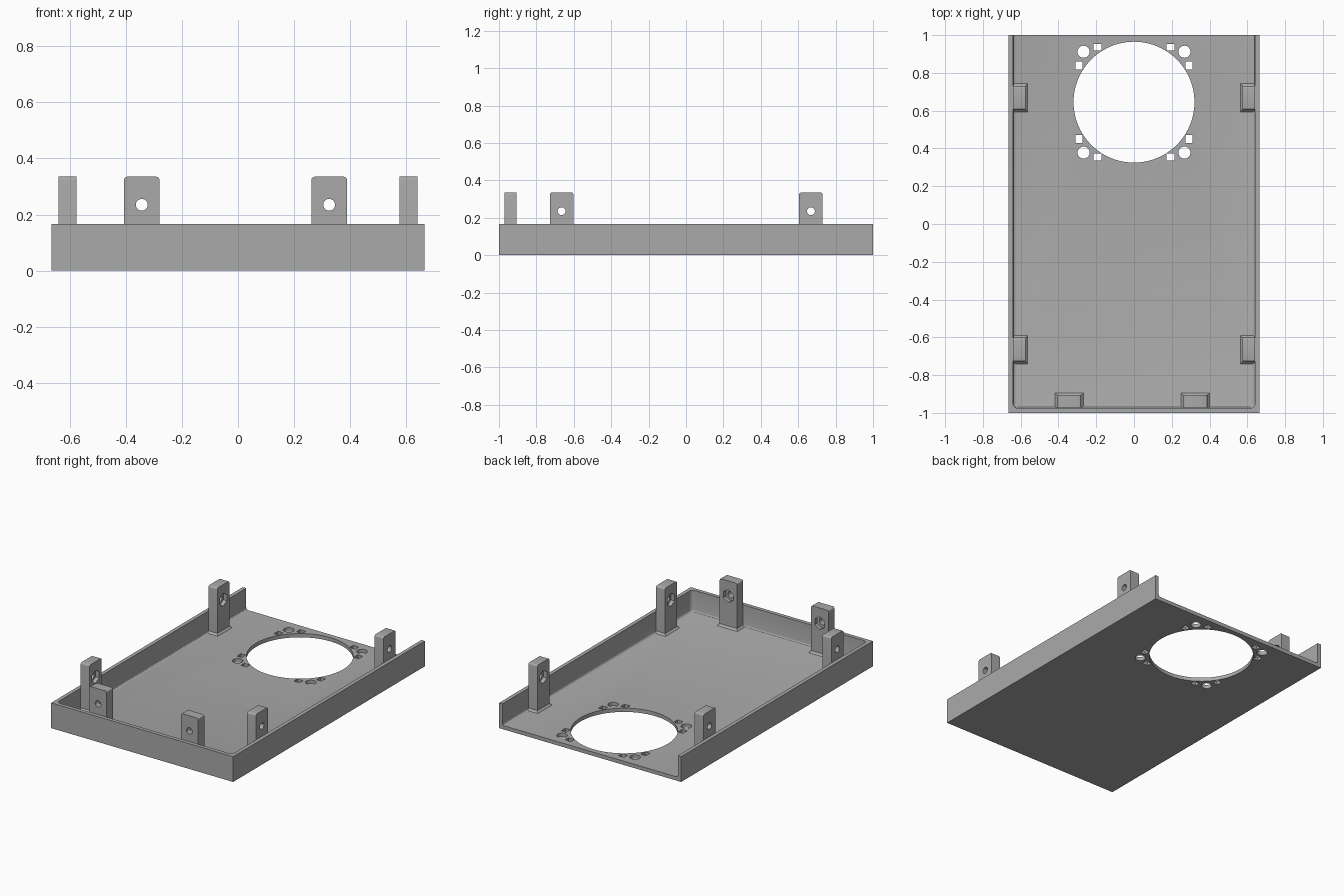
import bpy, bmesh, math
from mathutils import Matrix, Vector

if "Cube" in bpy.data.objects:
    bpy.data.objects.remove(bpy.data.objects["Cube"])

grey = bpy.data.materials.new("matte grey")
grey.use_nodes = True
grey.diffuse_color = (0.4, 0.4, 0.4, 1)
grey.node_tree.nodes["Principled BSDF"].inputs["Base Color"].default_value = (0.4, 0.4, 0.4, 1)

WALL, FLOOR, RIM, TAB_TOP = 0.025, 0.025, 0.167, 0.335
HALF_X, HALF_Y = 0.665, 1.0


def add_box(bm, lo, hi):
    lo, hi = Vector(lo), Vector(hi)
    m = Matrix.Translation((lo + hi) / 2) @ Matrix.Diagonal((*(hi - lo), 1))
    return bmesh.ops.create_cube(bm, size=1, matrix=m)["verts"]


def add_cylinder(bm, centre, radius, depth, sides, rot=Matrix()):
    bmesh.ops.create_cone(bm, cap_ends=True, segments=sides, radius1=radius, radius2=radius,
                          depth=depth, matrix=Matrix.Translation(centre) @ rot)


def make_object(name, bm):
    bmesh.ops.recalc_face_normals(bm, faces=bm.faces)
    mesh = bpy.data.meshes.new(name)
    bm.to_mesh(mesh)
    bm.free()
    mesh.materials.append(grey)
    obj = bpy.data.objects.new(name, mesh)
    bpy.context.collection.objects.link(obj)
    return obj


def select(obj):
    bpy.ops.object.select_all(action='DESELECT')
    obj.select_set(True)
    bpy.context.view_layer.objects.active = obj


def cut(obj, bm):
    cutter = make_object("cutter", bm)
    cutter.hide_render = True
    mod = obj.modifiers.new("cut", 'BOOLEAN')
    mod.operation, mod.solver, mod.object = 'DIFFERENCE', 'EXACT', cutter
    select(obj)
    bpy.ops.object.modifier_apply(modifier=mod.name)
    bpy.data.objects.remove(cutter)


def smooth(obj):
    select(obj)
    bpy.ops.object.shade_smooth_by_angle(angle=math.radians(30))


# Tray: solid block hollowed by a filleted cavity open at the top and back
bm = bmesh.new()
add_box(bm, (-HALF_X, -HALF_Y, 0), (HALF_X, HALF_Y, RIM))
tray = make_object("tray", bm)

bm = bmesh.new()
add_box(bm, (WALL - HALF_X, WALL - HALF_Y, FLOOR), (HALF_X - WALL, HALF_Y + 0.2, 0.4))
front_corners = [e for e in bm.edges if all(v.co.y < 0 for v in e.verts)
                 and abs(e.verts[0].co.z - e.verts[1].co.z) > 0.1]
bmesh.ops.bevel(bm, geom=front_corners, offset=0.025, segments=5, profile=0.5, affect='EDGES')
floor_edges = [e for e in bm.edges if all(v.co.z < FLOOR + 0.001 for v in e.verts)]
bmesh.ops.bevel(bm, geom=floor_edges, offset=0.013, segments=3, profile=0.5, affect='EDGES')
cut(tray, bm)

# Round opening, screw holes and slots in the floor
FAN_Y = 0.645
bm = bmesh.new()
add_cylinder(bm, (0, FAN_Y, 0), 0.32, 0.2, 96)
for sx in (-1, 1):
    for sy in (-1, 1):
        add_cylinder(bm, (sx * 0.267, FAN_Y + sy * 0.267, 0), 0.032, 0.2, 32)
        for x, y, w, h in ((0.194, 0.291, 0.021, 0.018), (0.291, 0.194, 0.018, 0.021)):
            cx, cy = sx * x, FAN_Y + sy * y
            add_box(bm, (cx - w, cy - h, -0.1), (cx + w, cy + h, 0.1))
cut(tray, bm)
smooth(tray)


# Mounting tab: local +y points inwards from the wall, back face at y = 0
def make_tab(name, location, angle):
    w, t, hole_z, foot = 0.063, 0.065, 0.235, 0.012
    bm = bmesh.new()
    add_box(bm, (-w, 0, FLOOR - 0.005), (w, t, TAB_TOP))
    corners = [e for e in bm.edges if all(v.co.z > 0.3 for v in e.verts)
               and abs(e.verts[0].co.y - e.verts[1].co.y) > 0.01]
    bmesh.ops.bevel(bm, geom=corners, offset=0.011, segments=4, profile=0.5, affect='EDGES')
    tab = make_object(name, bm)
    # Through hole with a hexagonal nut pocket on the inner side
    turn = Matrix.Rotation(math.pi / 2, 4, 'X')
    for radius, y, depth, sides in ((0.021, 0, 0.3, 32), (0.042, t, 0.05, 6)):
        bm = bmesh.new()
        add_cylinder(bm, (0, y, hole_z), radius, depth, sides, turn)
        cut(tab, bm)
    # Flared foot
    bm = bmesh.new()
    bm.from_mesh(tab.data)
    for v in add_box(bm, (-w, 0, FLOOR), (w, t, FLOOR + foot)):
        if v.co.z < FLOOR + 0.001:
            v.co.x += math.copysign(foot, v.co.x)
            if v.co.y > 0.01:
                v.co.y += foot
    bm.to_mesh(tab.data)
    bm.free()
    tab.data.transform(Matrix.Translation(location) @ Matrix.Rotation(angle, 4, 'Z'))
    smooth(tab)


INNER_X = HALF_X - WALL
for end, y in (("front", -0.665), ("back", 0.668)):
    make_tab(f"left_{end}_tab", (INNER_X, y, 0), math.pi / 2)
    make_tab(f"right_{end}_tab", (-INNER_X, y, 0), -math.pi / 2)
for side, x in (("right", -0.343), ("left", 0.325)):
    make_tab(f"front_{side}_tab", (x, WALL - HALF_Y + 0.004, 0), 0)
